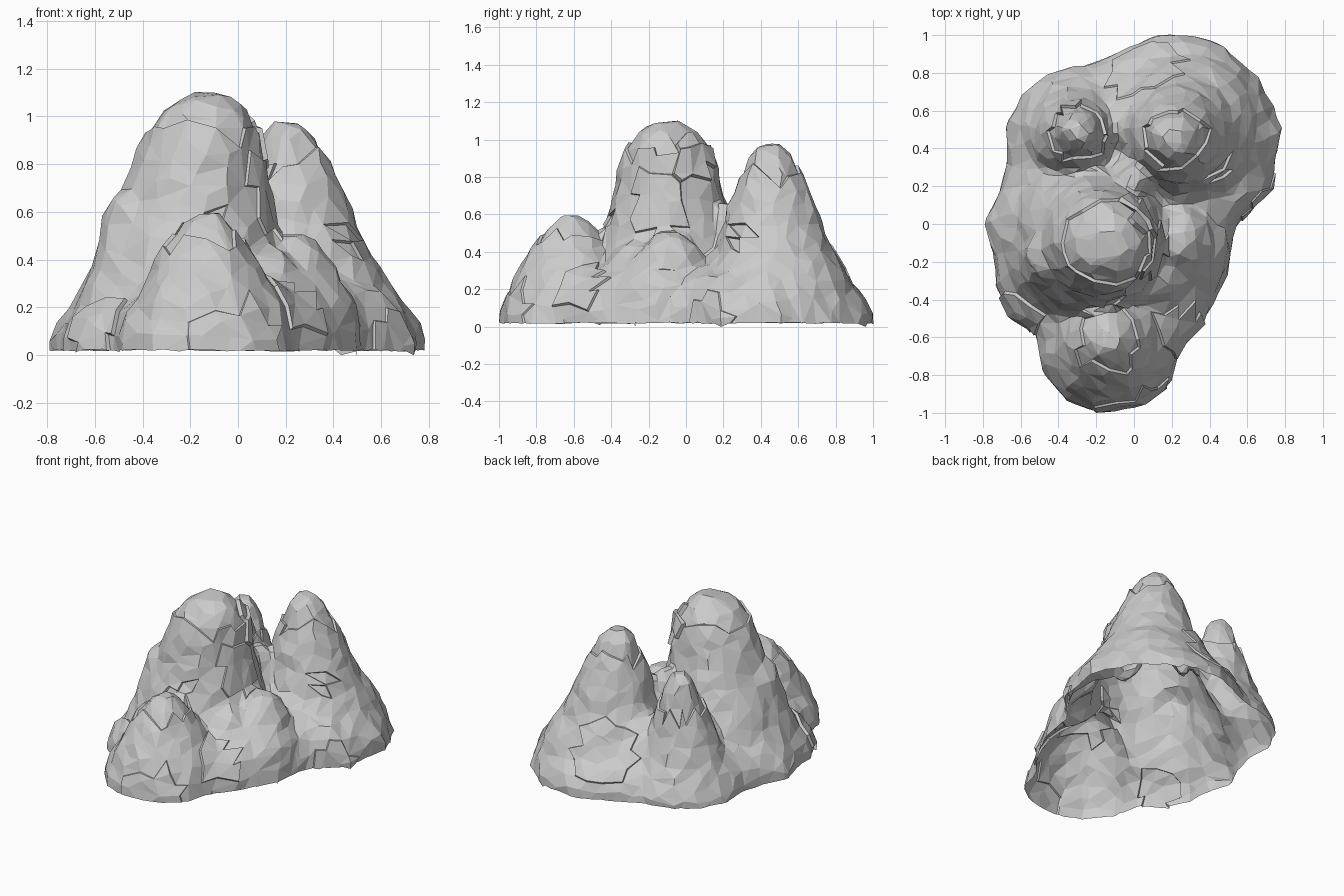
import bpy, bmesh, math, random
from mathutils import Vector, noise

random.seed(7)
if "Cube" in bpy.data.objects:
    bpy.data.objects.remove(bpy.data.objects["Cube"], do_unlink=True)

# Height fraction and radius fraction of the mound shapes
FOOT = [(-0.12, 0.98), (0.02, 1)]
BROAD = FOOT + [(0.18, 0.95), (0.27, 0.89), (0.36, 0.82), (0.54, 0.67), (0.72, 0.57),
                (0.86, 0.48), (0.95, 0.34), (1, 0.15)]
STEEP = FOOT + [(0.15, 0.95), (0.25, 0.87), (0.35, 0.75), (0.42, 0.67), (0.54, 0.57),
                (0.66, 0.49), (0.82, 0.36), (0.93, 0.27), (1, 0.12)]
ROUND = FOOT + [(0.2, 0.95), (0.33, 0.87), (0.47, 0.77), (0.6, 0.64), (0.72, 0.53),
                (0.85, 0.39), (0.95, 0.25), (1, 0.12)]

# Mounds: shape, base centre, base radii, peak position, peak height
MOUNDS = [
    (BROAD, (-0.29, -0.08), (0.48, 0.50), (-0.13, -0.10), 1.11),
    (STEEP, (0.29, 0.485), (0.47, 0.475), (0.21, 0.455), 0.99),
    (STEEP, (-0.32, 0.43), (0.33, 0.36), (-0.29, 0.49), 0.83),
    (ROUND, (-0.13, -0.625), (0.36, 0.37), (-0.13, -0.62), 0.615),
    (ROUND, (0.18, -0.17), (0.32, 0.39), (0.24, -0.08), 0.51),
    (ROUND, (0.09, -0.34), (0.29, 0.31), (0.13, -0.27), 0.45),
    (BROAD, (-0.46, -0.18), (0.25, 0.30), (-0.42, -0.17), 0.71),
    (ROUND, (-0.05, 0.58), (0.32, 0.32), (0.0, 0.52), 0.50),
    (ROUND, (0.0, 0.24), (0.20, 0.20), (0.0, 0.23), 0.67),
]

# Ground outline of the whole cluster, and how its low skirt draws in with height
OUTLINE = [(0.15, 1.005), (-0.05, 0.93), (-0.2, 0.86), (-0.35, 0.82), (-0.47, 0.78),
           (-0.58, 0.7), (-0.66, 0.55), (-0.68, 0.32), (-0.71, 0.18), (-0.785, 0.02),
           (-0.74, -0.2), (-0.73, -0.33), (-0.65, -0.47), (-0.52, -0.57),
           (-0.49, -0.78), (-0.36, -0.93), (-0.2, -1), (0.04, -0.95), (0.2, -0.83),
           (0.26, -0.64), (0.35, -0.55), (0.43, -0.4), (0.5, -0.15), (0.55, 0),
           (0.735, 0.2), (0.74, 0.31), (0.79, 0.51), (0.69, 0.67), (0.6, 0.8),
           (0.5, 0.93), (0.4, 0.98)]
SKIRT = [(-0.12, 1), (0.07, 1), (0.13, 0.97), (0.2, 0.91), (0.27, 0.8), (0.33, 0.5)]

# Stepped crags: centre, reach, step height (negative is set back)
CRAGS = [
    ((-0.13, -0.10, 1.10), 0.28, -0.015),
    ((0.21, 0.45, 0.98), 0.23, -0.015),
    ((-0.29, 0.49, 0.80), 0.27, -0.015),
    ((-0.13, -0.62, 0.60), 0.21, -0.015),
    ((0.05, 0.03, 0.90), 0.13, 0.025),
    ((0.00, -0.95, 0.02), 0.20, 0.01),
    ((-0.58, -0.46, 0.12), 0.13, 0.018),
    ((0.22, -0.55, 0.22), 0.14, 0.015),
    ((0.12, -0.15, 0.65), 0.16, 0.012),
    ((0.46, 0.30, 0.48), 0.09, -0.015),
    ((0.05, 0.85, 0.30), 0.22, 0.01),
    ((0.62, 0.15, 0.06), 0.13, 0.008),
]


def loft(bm, rings):
    """Skin a stack of point rings into a closed solid."""
    rings = [[bm.verts.new(p) for p in ring] for ring in rings]
    count = len(rings[0])
    for low, high in zip(rings, rings[1:]):
        for i in range(count):
            j = (i + 1) % count
            bm.faces.new((low[i], low[j], high[j], high[i]))
    bm.faces.new(rings[0][::-1])
    bm.faces.new(rings[-1])


def mound_rings(shape, base, radii, peak, height, sides=22):
    """Irregular rings from a broad foot to a leaning peak."""
    rings = []
    for t, r in shape:
        lean = max(t, 0) ** 0.7
        centre = Vector(base).lerp(Vector(peak), lean)
        rx, ry = (q + (sum(radii) / 2 - q) * lean for q in radii)
        ring = []
        for i in range(sides):
            a = math.tau * i / sides
            k = r * random.uniform(0.975, 1.025)
            ring.append((centre.x + rx * k * math.cos(a),
                         centre.y + ry * k * math.sin(a), t * height))
        rings.append(ring)
    return rings


def bake(obj, kind, **settings):
    """Add a modifier and keep its result as the mesh."""
    mod = obj.modifiers.new(kind, kind)
    for key, value in settings.items():
        setattr(mod, key, value)
    bpy.context.view_layer.update()
    deps = bpy.context.evaluated_depsgraph_get()
    mesh = bpy.data.meshes.new_from_object(obj.evaluated_get(deps))
    obj.modifiers.clear()
    obj.data = mesh


# Fuse the mounds and the skirt into one skin
bm = bmesh.new()
for mound in MOUNDS:
    loft(bm, mound_rings(*mound))
loft(bm, [[(x * k, y * k, z) for x, y in OUTLINE] for z, k in SKIRT])
mesh = bpy.data.meshes.new("rock_cluster")
bm.to_mesh(mesh)
bm.free()
rock = bpy.data.objects.new("rock_cluster", mesh)
bpy.context.collection.objects.link(rock)
bake(rock, "REMESH", mode="VOXEL", voxel_size=0.026)
bake(rock, "SMOOTH", factor=0.5, iterations=3)

# Weather the skin, then break it into uneven facets
shifts = []
for v in rock.data.vertices:
    bump = 0.01 * noise.noise(v.co * 5) + 0.012 * noise.noise(v.co * 11)
    shifts.append(v.normal * bump)
for v, shift in zip(rock.data.vertices, shifts):
    v.co += shift
bake(rock, "DECIMATE", ratio=min(1, 1100 / len(rock.data.polygons)))

# Open the underside with a slightly ragged rim that touches the ground
bm = bmesh.new()
bm.from_mesh(rock.data)
bmesh.ops.bisect_plane(bm, geom=bm.verts[:] + bm.edges[:] + bm.faces[:],
                       plane_co=(0, 0, 0.02), plane_no=(0, 0, 1), clear_inner=True)
rim = [v for v in bm.verts if v.is_boundary]
for v in rim:
    v.co.z += random.uniform(-0.006, 0.004)
for v in random.sample(rim, 3):
    v.co.z = 0

# Cut the stepped crags
for centre, reach, step in CRAGS:
    bm.normal_update()
    patch = []
    for f in bm.faces:
        c = f.calc_center_median()
        ragged = reach + 0.05 * noise.noise(c * 9)
        if (c - Vector(centre)).length < ragged:
            patch.append(f)
    bmesh.ops.inset_region(bm, faces=patch, thickness=0.006, depth=step,
                           use_even_offset=False, use_boundary=False)
bmesh.ops.triangulate(bm, faces=[f for f in bm.faces if len(f.verts) > 4])
for f in bm.faces:
    f.smooth = False
bm.to_mesh(rock.data)
bm.free()
rock.data.name = "rock_cluster"

# Stone colour
stone = bpy.data.materials.new("grey_stone")
stone.use_nodes = True
grey = (0.6, 0.6, 0.6, 1)
stone.diffuse_color = grey
stone.node_tree.nodes["Principled BSDF"].inputs["Base Color"].default_value = grey
rock.data.materials.clear()
rock.data.materials.append(stone)
